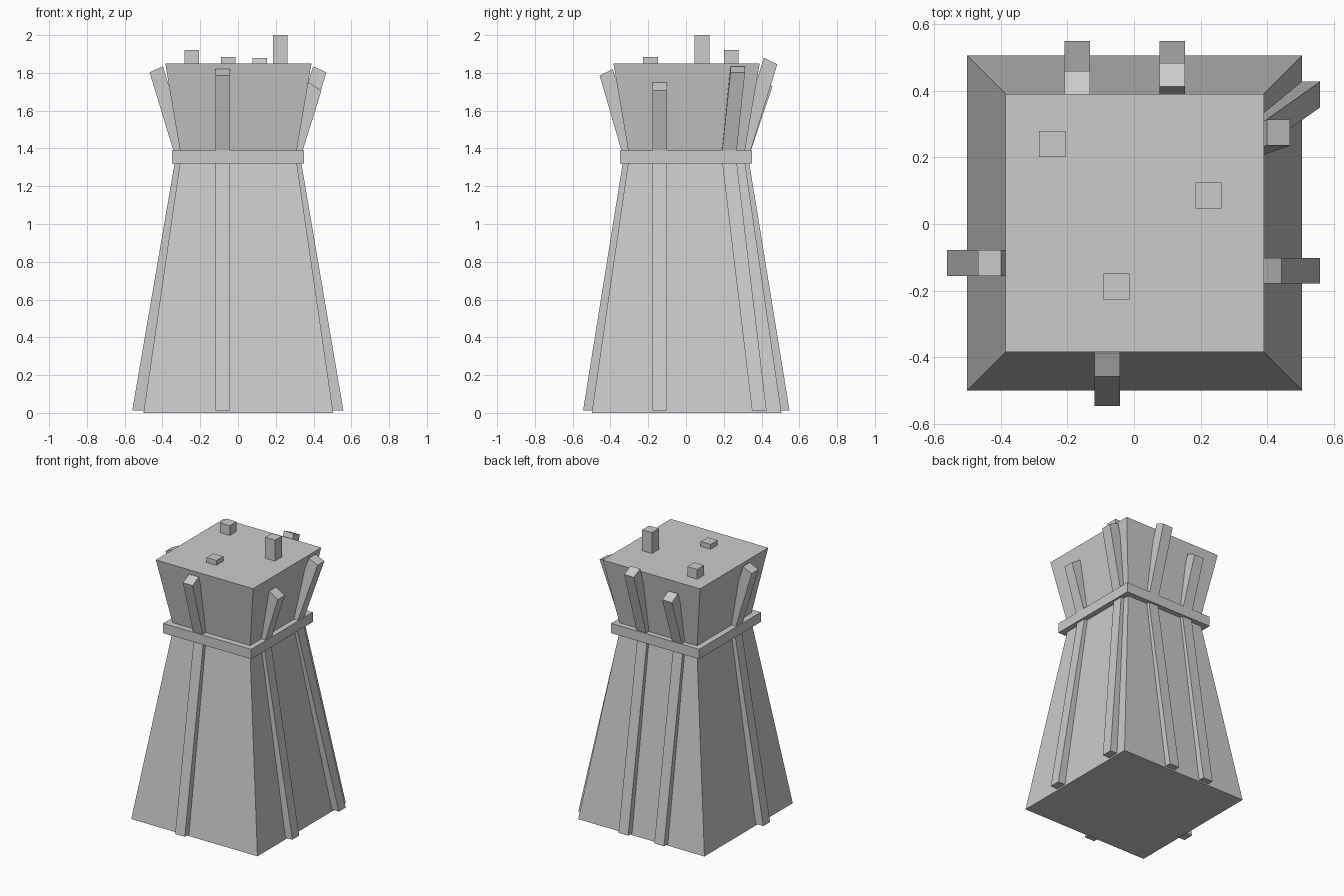
import bpy, bmesh

if "Cube" in bpy.data.objects:
    bpy.data.objects.remove(bpy.data.objects["Cube"])

CX, CY = 0.002, 0.003


def hexa(name, corners):
    """Six-sided solid from four bottom and four top corners."""
    bm = bmesh.new()
    v = [bm.verts.new(c) for c in corners]
    for f in ((0, 1, 2, 3), (4, 5, 6, 7), (0, 1, 5, 4), (1, 2, 6, 5), (2, 3, 7, 6), (3, 0, 4, 7)):
        bm.faces.new([v[i] for i in f])
    bmesh.ops.recalc_face_normals(bm, faces=bm.faces)
    me = bpy.data.meshes.new(name)
    bm.to_mesh(me)
    bm.free()
    ob = bpy.data.objects.new(name, me)
    bpy.context.collection.objects.link(ob)
    return ob


def frustum(name, x, y, h0, z0, h1, z1):
    ring = ((-1, -1), (1, -1), (1, 1), (-1, 1))
    return hexa(name, [(x + a * h0, y + b * h0, z0) for a, b in ring]
                + [(x + a * h1, y + b * h1, z1) for a, b in ring])


# tower shaft, flared head and waist band
frustum("tower_shaft", CX, CY, 0.502, 0, 0.304, 1.36)
frustum("tower_head", CX, CY, 0.304, 1.36, 0.387, 1.85)
frustum("waist_band", 0, 0, 0.35, 1.32, 0.35, 1.39)

# post ends poking through the roof
for i, (x, y, z) in enumerate(((-0.245, 0.24, 1.92), (0.223, 0.085, 2.0), (-0.052, -0.188, 1.885))):
    frustum(f"roof_post_{i}", x, y, 0.039, 1.8, 0.039, z)

PLACE = {
    "front": lambda o, t, z: (t, -o, z),
    "back": lambda o, t, z: (t, o, z),
    "left": lambda o, t, z: (-o, t, z),
    "right": lambda o, t, z: (o, t, z),
}


def beam(name, side, low, high, t0, t1, w=0.0385):
    """Beam on one wall; low/high = ((inner, z), (outer, z)) at each end."""
    pts = []
    for (a, b), t in ((low, t0), (high, t1)):
        pts += [PLACE[side](*p) for p in ((a[0], t - w, a[1]), (b[0], t - w, b[1]),
                                          (b[0], t + w, b[1]), (a[0], t + w, a[1]))]
    hexa(name, pts)


# wall beams: side, foot distance, tangent at foot / waist / top, outer and inner tip
BEAMS = (
    ("front", 0.545, -0.08, -0.08, -0.08, (0.457, 1.785), (0.387, 1.82)),
    ("right", 0.558, -0.14, -0.14, -0.14, (0.442, 1.707), (0.374, 1.75)),
    ("right", 0.558, 0.388, 0.226, 0.274, (0.468, 1.803), (0.398, 1.835)),
    ("back", 0.548, -0.17, -0.17, -0.17, (0.458, 1.73), (0.388, 1.767)),
    ("back", 0.548, 0.115, 0.115, 0.115, (0.483, 1.845), (0.412, 1.88)),
    ("left", 0.56, -0.117, -0.117, -0.117, (0.468, 1.803), (0.398, 1.835)),
)
for i, (side, foot, t0, t1, t2, outer, inner) in enumerate(BEAMS):
    beam(f"{side}_lower_beam_{i}", side, ((foot - 0.077, 0.012), (foot, 0.012)),
         ((0.252, 1.36), (0.329, 1.36)), t0, t1)
    beam(f"{side}_upper_beam_{i}", side, ((0.255, 1.375), (0.332, 1.355)),
         (inner, outer), t1, t2)
